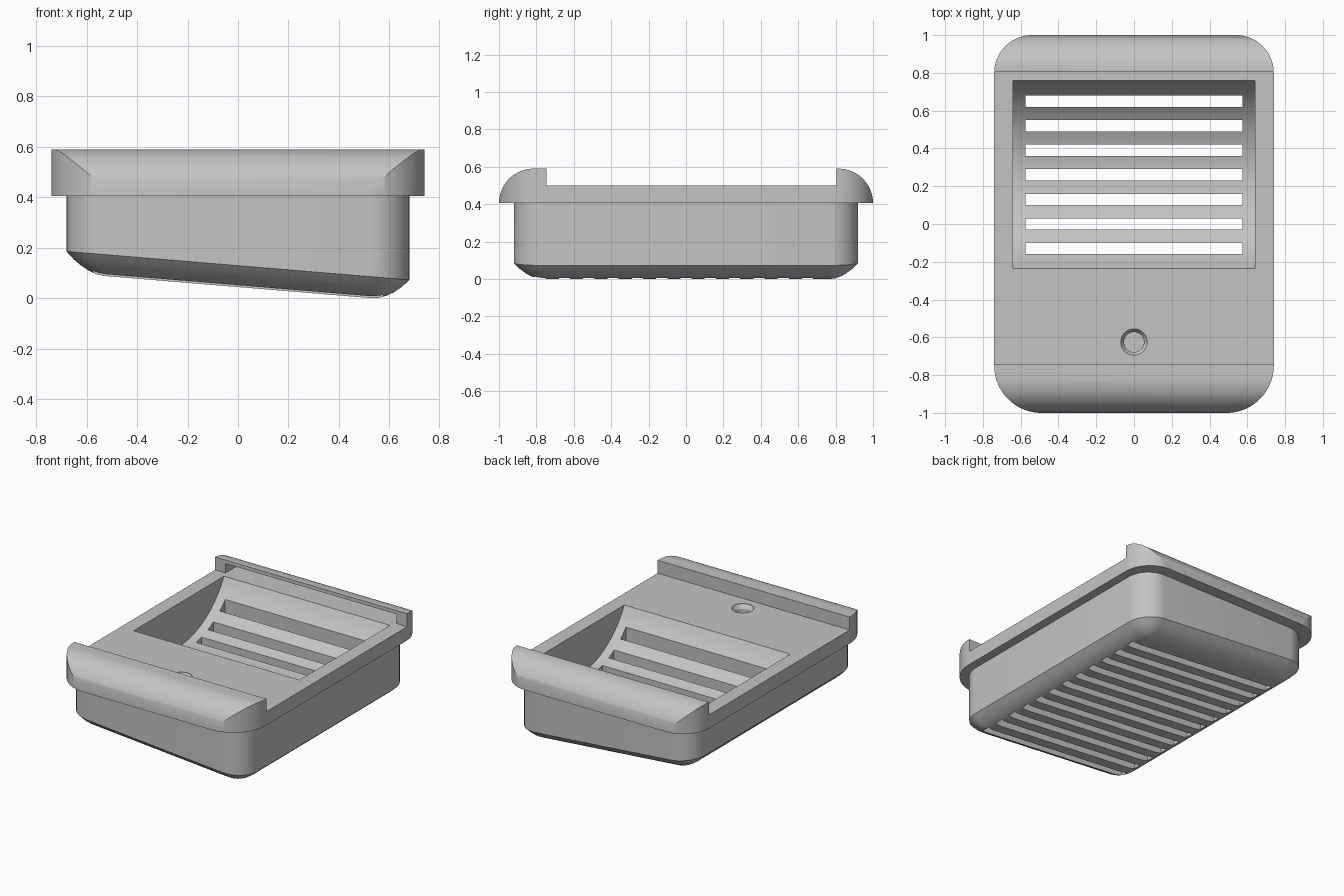
import bpy, bmesh
from math import sin, cos, pi, asin
from mathutils import Vector

if "Cube" in bpy.data.objects:
    bpy.data.objects.remove(bpy.data.objects["Cube"])

grey = bpy.data.materials.new("plain grey")
grey.use_nodes = True
COLOUR = (0.55, 0.55, 0.55, 1)
grey.diffuse_color = COLOUR
grey.node_tree.nodes["Principled BSDF"].inputs["Base Color"].default_value = COLOUR


def arc(cx, cy, r, a0, a1, n=16):
    return [(cx + r * cos(a0 + (a1 - a0) * i / n), cy + r * sin(a0 + (a1 - a0) * i / n))
            for i in range(n + 1)]


def rounded_rect(hx, hy, r_front, r_back, n=16):
    pts = []
    for k, (sx, sy) in enumerate([(1, 1), (-1, 1), (-1, -1), (1, -1)]):
        r = r_back if sy > 0 else r_front
        pts += arc(sx * (hx - r), sy * (hy - r), r, k * pi / 2, (k + 1) * pi / 2, n)
    return pts


def loft(name, rings):
    """Closed solid skinned through rings of equal point count."""
    bm = bmesh.new()
    loops = [[bm.verts.new(p) for p in ring] for ring in rings]
    n = len(loops[0])
    for a, b in zip(loops, loops[1:]):
        for i in range(n):
            bm.faces.new((a[i], a[(i + 1) % n], b[(i + 1) % n], b[i]))
    bm.faces.new(loops[0])
    bm.faces.new(loops[-1])
    bmesh.ops.recalc_face_normals(bm, faces=bm.faces)
    mesh = bpy.data.meshes.new(name)
    bm.to_mesh(mesh)
    bm.free()
    mesh.materials.append(grey)
    obj = bpy.data.objects.new(name, mesh)
    bpy.context.collection.objects.link(obj)
    return obj


def extrude_x(name, profile, hx):
    return loft(name, [[(x, y, z) for y, z in profile] for x in (-hx, hx)])


def combine(target, other, operation):
    mod = target.modifiers.new(operation, "BOOLEAN")
    mod.operation, mod.solver, mod.object = operation, "EXACT", other
    bpy.context.view_layer.objects.active = target
    bpy.ops.object.modifier_apply(modifier=mod.name)
    bpy.data.objects.remove(other)


# Top flange: rounded plan crossed with a side profile that has raised, rounded ends
RIM, DECK, TOP = 0.405, 0.5, 0.59
R = TOP - RIM
plan = rounded_rect(0.74, 1.0, 0.25, 0.2, 20)
tray = loft("soap_tray", [[(x, y, z) for x, y in plan] for z in (RIM, 0.7)])
profile = arc(1 - R, RIM, R, 0, pi / 2, 20) + [(0.805, TOP), (0.805, DECK), (-0.745, DECK), (-0.745, TOP)]
profile += arc(R - 1, RIM, R, pi / 2, pi, 20)
profile += [(-1.0, 0.3), (1.0, 0.3)]
combine(tray, extrude_x("end_profile", profile, 1.0), "INTERSECT")

# Lower body with a sideways sloping bottom and a curved lower edge


def body_ring(inset, height):
    r = 0.16 - inset
    return [(x, y, 0.044 - 0.083 * x + height)
            for x, y in rounded_rect(0.68 - inset, 0.92 - inset, r, r, 10)]


wall = [(x, y, 0.45) for x, y in rounded_rect(0.68, 0.92, 0.16, 0.16, 10)]
edge = [(0, 0.085), (0.03, 0.055), (0.06, 0.032), (0.09, 0.015), (0.12, 0.004), (0.15, 0)]
body = loft("lower_body", [wall] + [body_ring(d, h) for d, h in edge])
combine(tray, body, "UNION")

# Basin: cylindrical hollow behind the deck
half, mid, radius = 0.4975, 0.2625, 0.5625
a = asin(half / radius)
centre_z = DECK + radius * cos(a)
basin = arc(mid, centre_z, radius, -pi / 2 - a, -pi / 2 + a, 32)
basin += [(mid + half, 0.7), (mid - half, 0.7)]
combine(tray, extrude_x("basin_cutter", basin, 0.64), "DIFFERENCE")

# Drain slots across the bottom
for k in range(12):
    y = 0.65 - 0.13 * k
    slot = [(y - 0.03, -0.1), (y + 0.03, -0.1), (y + 0.03, 0.395), (y - 0.03, 0.395)]
    combine(tray, extrude_x("slot_cutter", slot, 0.575), "DIFFERENCE")

# Undercut behind the back lip
undercut = arc(1 - R, RIM, R - 0.025, asin((DECK - RIM) / (R - 0.025)), pi / 2, 10)
undercut += [(0.79, RIM + R - 0.025), (0.79, DECK)]
combine(tray, extrude_x("lip_cutter", undercut, 0.66), "DIFFERENCE")

# Round socket with a tapered mouth in the front deck
socket = [[(x, y - 0.625, z) for x, y in arc(0, 0, r, 0, 2 * pi, 32)[:-1]]
          for r, z in [(0.07, 0.52), (0.07, DECK - 0.005), (0.053, 0.47), (0.053, 0.42)]]
combine(tray, loft("socket_cutter", socket), "DIFFERENCE")

# Smooth shading with sharp edges kept
bpy.ops.object.select_all(action="DESELECT")
tray.select_set(True)
bpy.context.view_layer.objects.active = tray
bpy.ops.object.shade_smooth_by_angle(angle=pi / 6)
